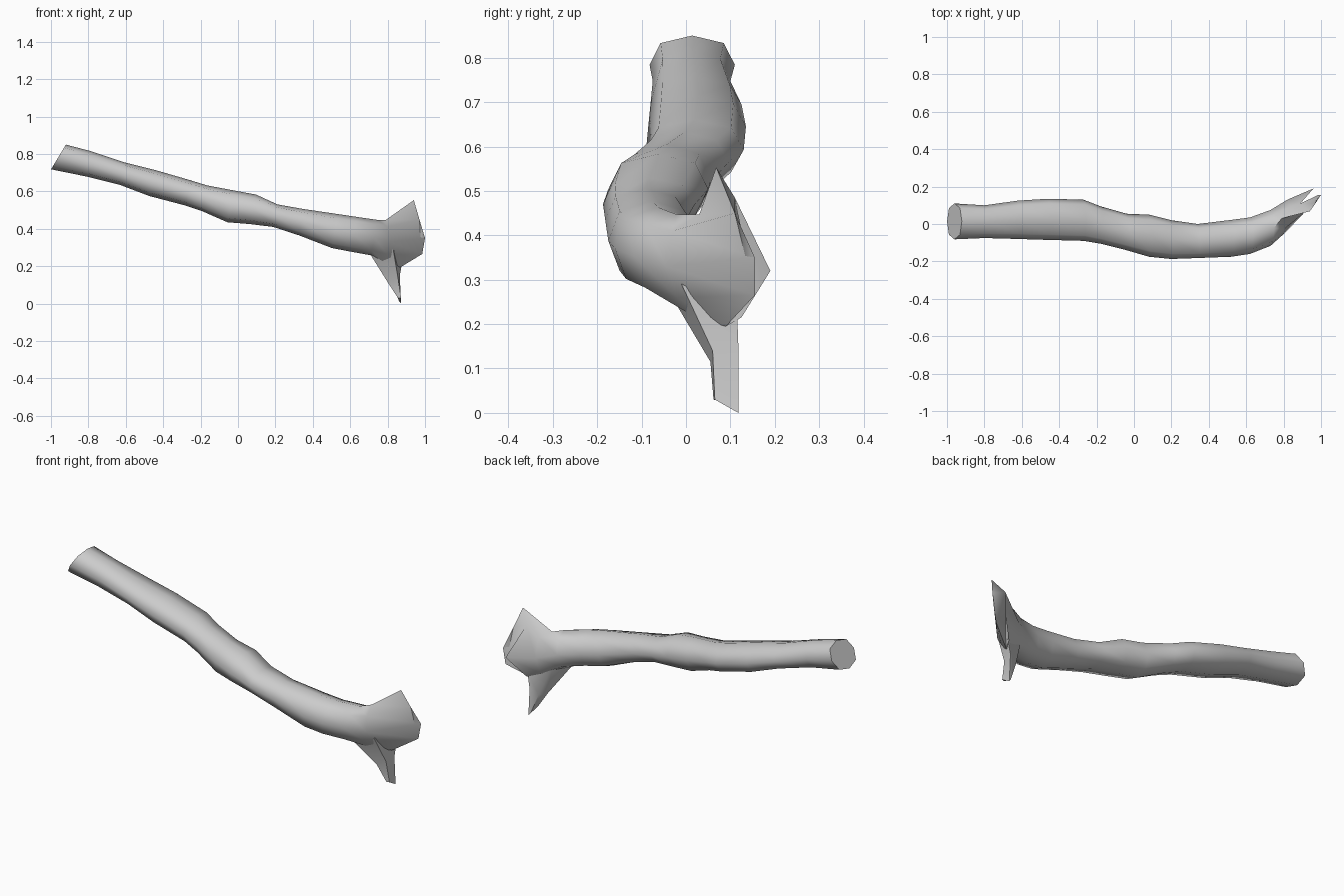
import bpy, bmesh, math

SIDES = 8


def section(x, ztop, zbot, yfront, yback, lean=0.2):
    """Eight-sided cross-section of the trunk, leaning along its slope."""
    zc, yc = (ztop + zbot) / 2, (yfront + yback) / 2
    hz, hy = (ztop - zbot) / 2, (yback - yfront) / 2
    pts = []
    for i in range(SIDES):
        a = 2 * math.pi * i / SIDES
        k = 1.05 if i % 2 else 1.0
        dz = hz * k * math.sin(a)
        pts.append((x + lean * dz, yc + hy * k * math.cos(a), zc + dz))
    return pts


def loft(bm, rings):
    """Skin a list of equal-length rings and close both ends."""
    loops = [[bm.verts.new(p) for p in r] for r in rings]
    n = len(loops[0])
    for a, b in zip(loops, loops[1:]):
        for i in range(n):
            j = (i + 1) % n
            bm.faces.new((a[i], a[j], b[j], b[i]))
    for loop in (loops[0], loops[-1]):
        f = bm.faces.new(loop)
        bmesh.ops.triangulate(bm, faces=[f])


def finish(bm, name, angle):
    bmesh.ops.recalc_face_normals(bm, faces=bm.faces[:])
    me = bpy.data.meshes.new(name)
    bm.to_mesh(me)
    bm.free()
    ob = bpy.data.objects.new(name, me)
    bpy.context.collection.objects.link(ob)
    bpy.ops.object.select_all(action='DESELECT')
    ob.select_set(True)
    bpy.context.view_layer.objects.active = ob
    bpy.ops.object.shade_smooth_by_angle(angle=math.radians(angle))
    return ob


# Trunk: x, top z, bottom z, front y, back y
stations = [
    (-0.80, 0.815, 0.68, -0.075, 0.10),
    (-0.62, 0.755, 0.635, -0.08, 0.125),
    (-0.46, 0.715, 0.575, -0.085, 0.135),
    (-0.27, 0.66, 0.525, -0.09, 0.13),
    (-0.18, 0.632, 0.495, -0.105, 0.095),
    (-0.04, 0.605, 0.435, -0.14, 0.055),
    (0.08, 0.583, 0.425, -0.175, 0.05),
    (0.20, 0.53, 0.41, -0.187, 0.02),
    (0.34, 0.505, 0.365, -0.182, 0.0),
    (0.52, 0.478, 0.297, -0.175, 0.022),
    (0.62, 0.463, 0.278, -0.16, 0.035),
    (0.73, 0.447, 0.258, -0.117, 0.075),
]
rings = [section(-0.96, 0.85, 0.718, -0.082, 0.11, 0.6)]
rings += [section(*s) for s in stations]

# Root flare: trunk sweeps back and thins to a ragged blade
rings.append([(0.82, 0.13, 0.33), (0.83, 0.09, 0.43), (0.79, 0.03, 0.447),
              (0.80, -0.03, 0.41), (0.81, -0.045, 0.33), (0.80, -0.02, 0.26),
              (0.79, 0.03, 0.21), (0.81, 0.10, 0.24)])
rings.append([(0.96, 0.19, 0.32), (0.89, 0.11, 0.485), (0.94, 0.068, 0.553),
              (0.97, 0.11, 0.45), (1.0, 0.155, 0.35), (0.985, 0.155, 0.265),
              (0.87, 0.09, 0.195), (0.88, 0.125, 0.215)])
bm = bmesh.new()
loft(bm, rings)
finish(bm, "log_trunk", 60)

# Broken root: narrow spike reaching the ground
bm = bmesh.new()
loft(bm, [
    [(0.70, -0.04, 0.275), (0.83, -0.01, 0.29), (0.88, 0.115, 0.23), (0.76, 0.07, 0.28)],
    [(0.80, 0.055, 0.115), (0.855, 0.06, 0.14), (0.865, 0.118, 0.15), (0.82, 0.105, 0.12)],
    [(0.855, 0.062, 0.03), (0.872, 0.065, 0.03), (0.872, 0.118, 0.0), (0.86, 0.115, 0.015)],
])
finish(bm, "root_spike", 50)
